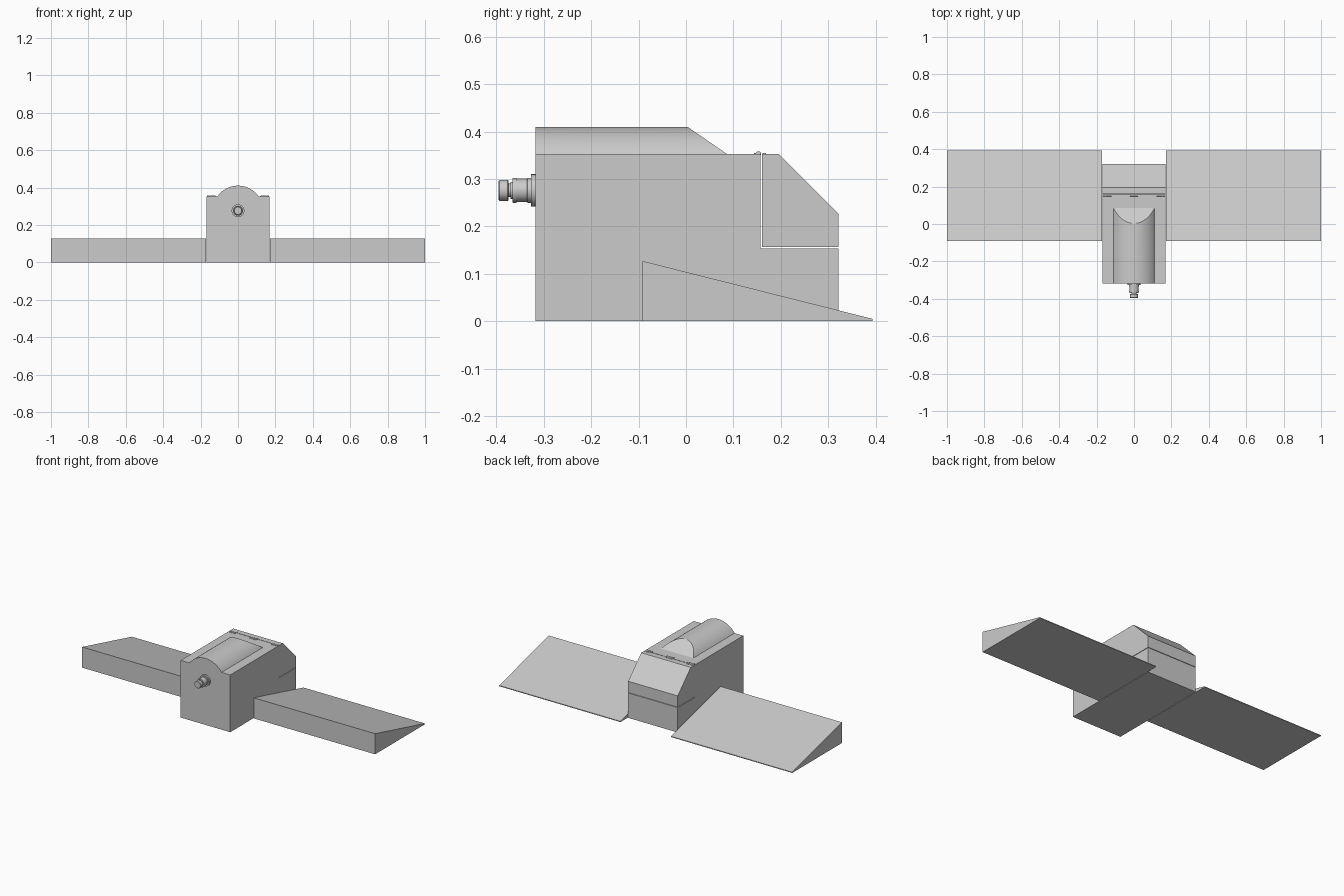
import bpy, bmesh, math
from mathutils import Vector

if "Cube" in bpy.data.objects:
    bpy.data.objects.remove(bpy.data.objects["Cube"])


def finish(bm, name, smooth=False):
    bmesh.ops.recalc_face_normals(bm, faces=bm.faces)
    me = bpy.data.meshes.new(name)
    bm.to_mesh(me)
    bm.free()
    ob = bpy.data.objects.new(name, me)
    bpy.context.collection.objects.link(ob)
    if smooth:
        bpy.ops.object.select_all(action='DESELECT')
        bpy.context.view_layer.objects.active = ob
        ob.select_set(True)
        bpy.ops.object.shade_smooth_by_angle(angle=math.radians(30))
    return ob


def extrude(points, vec):
    bm = bmesh.new()
    f = bm.faces.new([bm.verts.new(p) for p in points])
    r = bmesh.ops.extrude_face_region(bm, geom=[f], use_keep_orig=True)
    verts = [g for g in r['geom'] if isinstance(g, bmesh.types.BMVert)]
    bmesh.ops.translate(bm, verts=verts, vec=vec)
    return bm


def side_part(name, yz, x0, x1):
    return finish(extrude([(x0, y, z) for y, z in yz], (x1 - x0, 0, 0)), name)


W = 0.169
FRONT, BACK, TOP = -0.317, 0.322, 0.353

# Main housing with a notch for the lid
side_part("housing", [(FRONT, 0), (BACK, 0), (BACK, 0.1535), (0.1575, 0.1535),
                      (0.1575, TOP), (FRONT, TOP)], -W, W)

# Hinged rear lid, separated by a thin seam
side_part("rear_lid", [(0.1605, 0.1565), (BACK, 0.1565), (BACK, 0.226),
                       (0.195, TOP), (0.1605, TOP)], -W, W)

# Side wedges
for side, label in ((-1, "left"), (1, "right")):
    side_part(label + "_wedge", [(-0.092, 0), (0.393, 0), (0.393, 0.005),
                                 (-0.092, 0.127)], side * 0.172, side * 1.0)

# Rounded top hump: arc about the nozzle axis, rear end cut at a slope
AXIS_Z, R = 0.276, 0.134
a = math.asin((TOP - 0.001 - AXIS_Z) / R)
N = 32
arc = []
for i in range(N + 1):
    t = a + (math.pi - 2 * a) * i / N
    arc.append((R * math.cos(t), FRONT, AXIS_Z + R * math.sin(t)))
bm = extrude(arc, (0, 0.45, 0))
bmesh.ops.bisect_plane(bm, geom=bm.verts[:] + bm.edges[:] + bm.faces[:],
                       plane_co=(0, 0.003, 0.41), plane_no=Vector((0, 0.057, 0.083)).normalized(),
                       clear_outer=True)
bmesh.ops.holes_fill(bm, edges=[e for e in bm.edges if e.is_boundary])
finish(bm, "top_hump", True)

# Front connector: stepped lathe profile (radius, y)
profile = [(0, -0.395), (0.020, -0.395), (0.022, -0.393), (0.022, -0.376), (0.020, -0.374),
           (0.014, -0.374), (0.014, -0.370), (0.018, -0.370), (0.018, -0.366),
           (0.0255, -0.366), (0.0265, -0.364), (0.0265, -0.358), (0.0245, -0.357),
           (0.0245, -0.335), (0.0265, -0.334), (0.0265, -0.327), (0.034, -0.327), (0.034, -0.315)]
bm = bmesh.new()
vs = [bm.verts.new((r, y, AXIS_Z)) for r, y in profile]
es = [bm.edges.new(p) for p in zip(vs, vs[1:])]
bmesh.ops.spin(bm, geom=vs + es, cent=(0, 0, AXIS_Z), axis=(0, 1, 0),
               angle=2 * math.pi, steps=32, use_merge=True)
bmesh.ops.remove_doubles(bm, verts=bm.verts, dist=1e-5)
finish(bm, "connector", True)

# Lid hinges: interleaved knuckle barrels
for h, cx in enumerate((-0.143, 0, 0.143)):
    for k, length in ((-1, 0.013), (0, 0.016), (1, 0.013)):
        bpy.ops.mesh.primitive_cylinder_add(vertices=16, radius=0.0055, depth=length,
                                            location=(cx + k * 0.0155, 0.153, TOP),
                                            rotation=(0, math.pi / 2, 0))
        bpy.context.object.name = f"hinge_{h}_knuckle_{k + 1}"
        bpy.ops.object.shade_smooth_by_angle(angle=math.radians(40))
    # Leaf plates on housing and lid
    for label, y in (("housing", 0.147), ("lid", 0.165)):
        bpy.ops.mesh.primitive_cube_add(size=1, location=(cx, y, TOP))
        bpy.context.object.name = f"hinge_{h}_{label}_leaf"
        bpy.context.object.scale = (0.042, 0.008, 0.003)
